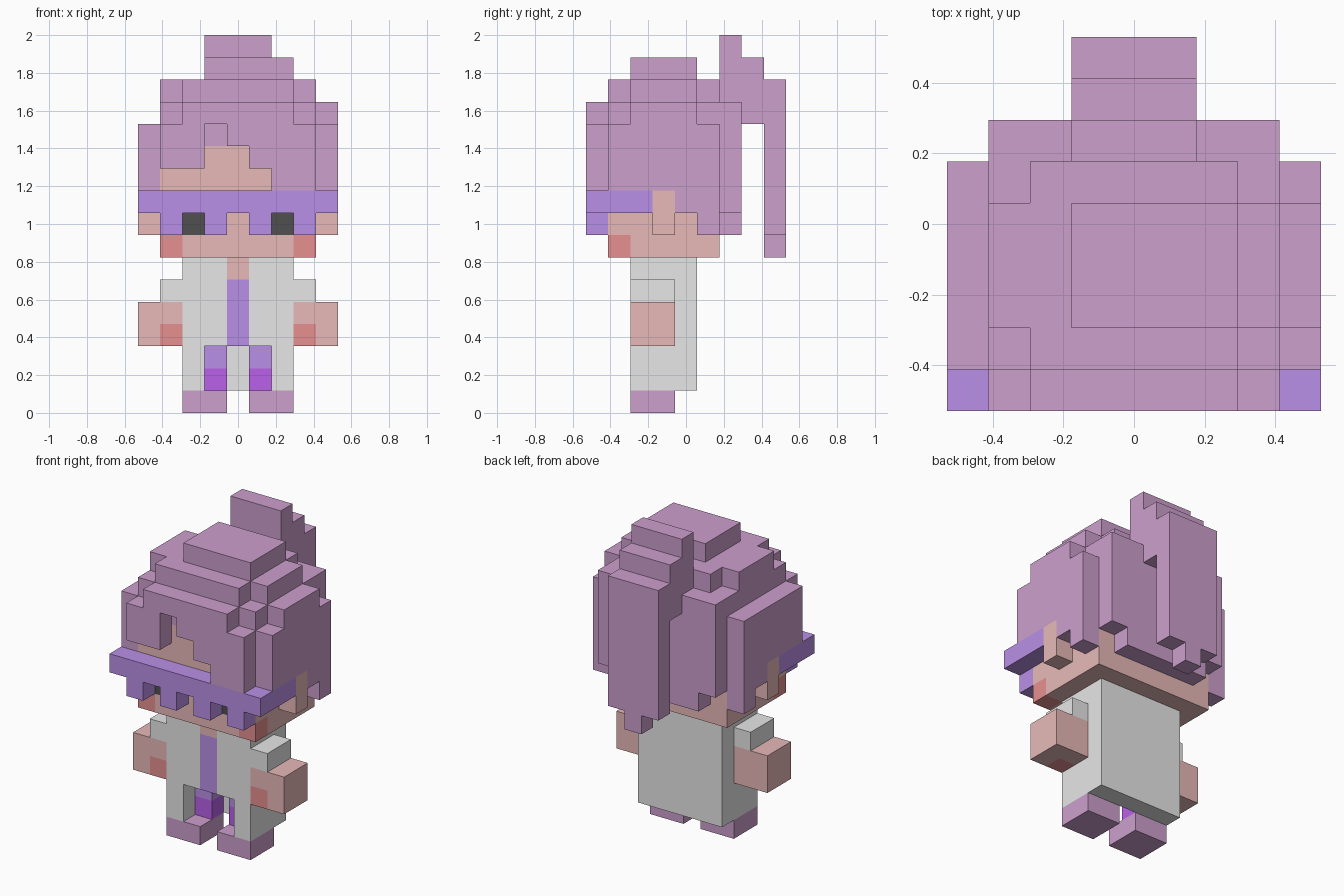
import bpy, bmesh

if "Cube" in bpy.data.objects:
    bpy.data.objects.remove(bpy.data.objects["Cube"])

V = 2 / 17          # block size: the figure is 17 blocks tall, 9 wide, 9 deep
grid = {}           # (x, y, z) block -> (part, colour)

COLOURS = {
    "mauve": (0.61, 0.35, 0.61), "lavender": (0.497, 0.283, 0.81),
    "violet": (0.49, 0.12, 0.81), "skin": (0.80, 0.49, 0.48),
    "blush": (0.80, 0.28, 0.28), "pale grey": (0.80, 0.80, 0.80),
    "charcoal": (0.08, 0.08, 0.08),
}


def fill(part, colour, xs, ys, zs, mirror=False):
    """Fill an inclusive range of blocks; later fills replace earlier ones."""
    for x in range(xs[0], xs[1] + 1):
        for y in range(ys[0], ys[1] + 1):
            for z in range(zs[0], zs[1] + 1):
                for xx in ((x, 8 - x) if mirror else (x,)):
                    if part is None:
                        grid.pop((xx, y, z), None)
                    else:
                        grid[xx, y, z] = (part, colour)


# Robe with an open front hem, sash and neck
fill("robe", "pale grey", (2, 6), (2, 4), (1, 6))
fill(None, None, (3, 5), (2, 2), (1, 2))
fill(None, None, (4, 4), (3, 3), (1, 2))
fill("sash", "lavender", (4, 4), (2, 2), (3, 5))
fill("neck", "skin", (4, 4), (2, 2), (6, 6))

# Legs and shoes
fill("legs", "lavender", (3, 3), (3, 3), (2, 2), True)
fill("leg_wraps", "violet", (3, 3), (3, 3), (1, 1), True)
fill("shoes", "mauve", (2, 3), (2, 3), (0, 0), True)

# Sleeves and hands
fill("sleeves", "pale grey", (1, 1), (2, 3), (5, 5), True)
fill("hands", "skin", (0, 1), (2, 3), (3, 4), True)
fill("palms", "blush", (1, 1), (2, 2), (3, 3), True)

# Head, cheeks, eyes and ears
fill("head", "skin", (1, 7), (1, 5), (7, 11))
fill("cheeks", "blush", (1, 1), (1, 1), (7, 7), True)
fill("eyes", "charcoal", (2, 2), (1, 1), (8, 8), True)

# Hair cap, stepped towards the crown
fill("hair", "mauve", (1, 7), (1, 5), (12, 13))
fill("hair", "mauve", (2, 6), (1, 5), (14, 14))
fill("hair", "mauve", (1, 7), (2, 4), (14, 14))
fill("hair", "mauve", (3, 6), (2, 4), (15, 15))
# Side hair
fill("hair", "mauve", (0, 0), (1, 5), (10, 12), True)
fill("hair", "mauve", (0, 0), (4, 5), (9, 9), True)
fill("hair", "mauve", (0, 0), (5, 5), (8, 8), True)
fill("hair", "mauve", (8, 8), (2, 4), (13, 13))
# Back hair
fill("hair", "mauve", (1, 7), (6, 6), (9, 13))
fill("hair", "mauve", (2, 6), (6, 6), (8, 8))
# Fringe with a parted, stepped opening
fill("hair", "mauve", (2, 6), (0, 0), (13, 13))
fill("hair", "mauve", (1, 7), (0, 0), (11, 12))
fill("hair", "mauve", (6, 7), (0, 0), (10, 10))
fill(None, None, (3, 3), (0, 0), (11, 12))
fill(None, None, (4, 4), (0, 0), (11, 11))

# Ponytail
fill("ponytail", "mauve", (3, 5), (6, 6), (14, 16))
fill("ponytail", "mauve", (3, 5), (7, 7), (13, 15))
fill("ponytail", "mauve", (3, 5), (8, 8), (8, 14))
fill("ponytail", "mauve", (4, 4), (8, 8), (7, 7))

# Headband with hanging tabs, and ears
fill("headband", "lavender", (0, 8), (0, 0), (9, 9))
fill("headband", "lavender", (0, 0), (1, 2), (9, 9), True)
for tab in (1, 3):
    fill("headband", "lavender", (tab, tab), (0, 0), (8, 8), True)
fill("ears", "skin", (0, 0), (3, 3), (8, 9), True)

# Materials
mats = {}
for name, rgb in COLOURS.items():
    mats[name] = bpy.data.materials.new(name)
    mats[name].diffuse_color = (*rgb, 1)


def build(part, colour):
    """Make one object from the exposed block faces of a part."""
    bm = bmesh.new()
    for cell, owner in grid.items():
        if owner[0] != part:
            continue
        for axis in range(3):
            for side in (0, 1):
                other = list(cell)
                other[axis] += 2 * side - 1
                if tuple(other) in grid:
                    continue
                u, w = (axis + 1) % 3, (axis + 2) % 3
                corners = [(0, 0), (1, 0), (1, 1), (0, 1)]
                verts = []
                for du, dw in (corners if side else corners[::-1]):
                    p = list(cell)
                    p[axis] += side
                    p[u] += du
                    p[w] += dw
                    verts.append(bm.verts.new(((p[0] - 4.5) * V, (p[1] - 4.5) * V, p[2] * V)))
                bm.faces.new(verts)
    bmesh.ops.remove_doubles(bm, verts=bm.verts, dist=0.001)
    mesh = bpy.data.meshes.new(part)
    bm.to_mesh(mesh)
    bm.free()
    mesh.materials.append(mats[colour])
    bpy.context.collection.objects.link(bpy.data.objects.new(part, mesh))


for part, colour in sorted(set(grid.values())):
    build(part, colour)

for m in bpy.data.materials:
    if m.users and not m.is_grease_pencil:
        m.use_nodes = True
        m.node_tree.nodes["Principled BSDF"].inputs["Base Color"].default_value = m.diffuse_color
